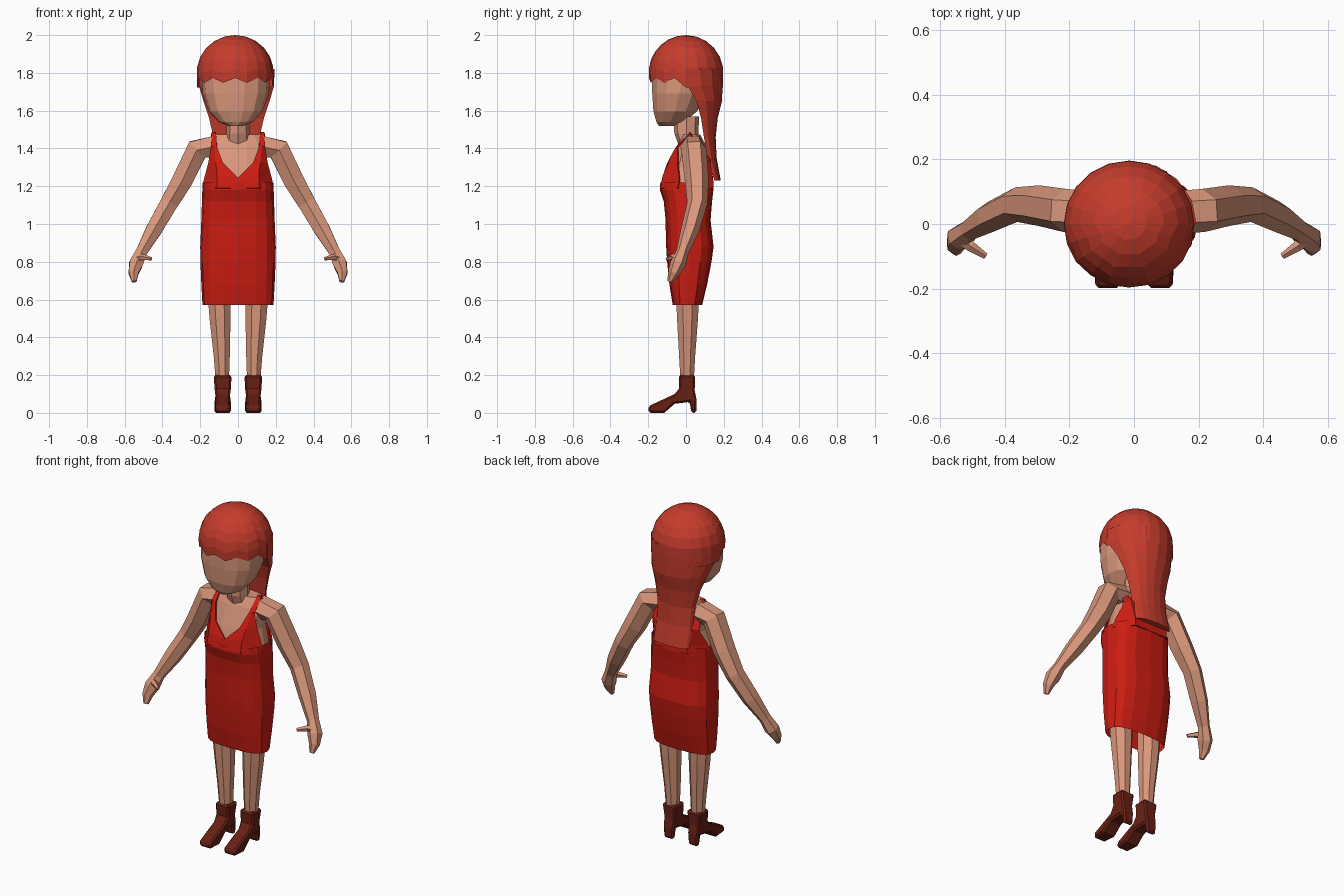
import bpy, bmesh
from math import sin, cos, pi, radians
from mathutils import Vector

if "Cube" in bpy.data.objects:
    bpy.data.objects.remove(bpy.data.objects["Cube"])


def material(name, rgb):
    m = bpy.data.materials.new(name)
    m.diffuse_color = (*rgb, 1)
    m.use_nodes = True
    m.node_tree.nodes["Principled BSDF"].inputs["Base Color"].default_value = m.diffuse_color
    return m


SKIN = material("skin", (0.70, 0.31, 0.20))
HAIR = material("hair_red", (0.56, 0.045, 0.025))
DRESS = material("dress_red", (0.60, 0.012, 0.006))
LEATHER = material("leather", (0.14, 0.014, 0.007))


def finish(name, verts, faces, mat, mirror=False):
    mesh = bpy.data.meshes.new(name)
    mesh.from_pydata([tuple(v) for v in verts], [], faces)
    bm = bmesh.new()
    bm.from_mesh(mesh)
    bmesh.ops.remove_doubles(bm, verts=bm.verts, dist=1e-5)
    bmesh.ops.recalc_face_normals(bm, faces=bm.faces)
    bm.to_mesh(mesh)
    bm.free()
    mesh.materials.append(mat)
    ob = bpy.data.objects.new(name, mesh)
    bpy.context.collection.objects.link(ob)
    if mirror:
        mod = ob.modifiers.new("mirror", 'MIRROR')
        mod.merge_threshold = 0.001
    return ob


def skin_rings(name, rings, mat, caps=True, closed=True, mirror=False):
    """Join successive rings of equal length with quads."""
    n = len(rings[0])
    verts = [v for r in rings for v in r]
    faces = []
    for i in range(len(rings) - 1):
        for j in range(n if closed else n - 1):
            k = (j + 1) % n
            faces.append((i*n + j, i*n + k, (i+1)*n + k, (i+1)*n + j))
    if caps:
        faces += [tuple(range(n)), tuple(range(len(verts) - n, len(verts)))]
    return finish(name, verts, faces, mat, mirror)


def loft(name, sections, mat, n=16, p=2.0, cx=0.0, half=False, caps=True):
    """Horizontal sections (z, half width, front y, back y); half gives a D shape."""
    rings = []
    for z, hw, yf, yb in sections:
        ring = []
        for j in range(n):
            a = pi * j / (n - 1) if half else 2 * pi * j / n
            c, s = cos(a), sin(a)
            x = abs(c) ** (2 / p) * (1 if c > 0 else -1)
            y = abs(s) ** (2 / p) * (1 if s > 0 else -1)
            if half:
                ring.append((cx + hw * x, yf + (yb - yf) * y, z))
            else:
                ring.append((cx + hw * x, (yf + yb) / 2 + (yb - yf) / 2 * y, z))
        rings.append(ring)
    return skin_rings(name, rings, mat, caps)


def tube(name, path, mat, n=6):
    """Limb along (x, y, z, radius) points, mirrored to the other side."""
    pts = [Vector(q[:3]) for q in path]
    rings = []
    for i, q in enumerate(path):
        t = (pts[min(i + 1, len(pts) - 1)] - pts[max(i - 1, 0)]).normalized()
        u = t.cross(Vector((0, 1, 0))).normalized()
        v = t.cross(u)
        rings.append([pts[i] + q[3] * (cos(a) * u + sin(a) * v)
                      for a in (2 * pi * (j + 0.5) / n for j in range(n))])
    return skin_rings(name, rings, mat, mirror=True)


# Head and face
loft("head", [(1.52, .04, -.145, -.06), (1.54, .09, -.158, -.01), (1.595, .143, -.175, .06),
              (1.69, .175, -.182, .11), (1.79, .182, -.184, .15), (1.9, .13, -.13, .13)],
     SKIN, n=14, p=2.3, cx=-.012)

# Neck and the bare upper body
loft("neck", [(1.42, .07, -.04, .07), (1.48, .062, -.062, .065), (1.57, .06, -.065, .07)], SKIN, n=8)
loft("upper_body", [(1.05, .16, -.09, .11), (1.2, .172, -.122, .13), (1.3, .15, -.092, .12),
                    (1.42, .155, -.045, .105), (1.475, .125, -.015, .075)], SKIN, n=14, p=2.5)

# Hair cap with a ragged fringe
N, ROWS, R, HX = 20, 7, 0.2, -0.015
rings = []
for i in range(ROWS + 1):
    ring = []
    for j in range(N):
        a = 2 * pi * j / N
        fwd = cos(a)
        low = -.04 + .013 * (-1) ** j if fwd > .3 else -.08
        end = pi / 2 + (.2 if fwd > .3 else .4) * (abs(low) / (.04 if fwd > .3 else .08))
        phi = end * i / ROWS
        spread = sin(min(phi, pi / 2 + .15))
        ring.append((HX + R * 1.02 * spread * sin(a), -R * .99 * spread * fwd, 1.8 + R * cos(phi)))
    rings.append(ring)
skin_rings("hair_cap", rings, HAIR, caps=False)

# Long hair falling down the back
loft("back_hair", [(1.82, .202, 0, .195), (1.73, .198, .01, .194), (1.65, .175, .055, .19),
                   (1.56, .145, .08, .168), (1.46, .122, .095, .157), (1.35, .118, .115, .162),
                   (1.23, .118, .15, .184)], HAIR, n=9, cx=-.008, half=True)

# Dress body, open at the hem
loft("dress", [(.57, .188, -.07, .085), (.68, .194, -.088, .112), (.8, .199, -.1, .135),
               (.88, .2, -.105, .146), (.95, .197, -.107, .138), (1.02, .194, -.108, .13),
               (1.12, .191, -.118, .138), (1.18, .189, -.138, .145), (1.22, .187, -.136, .145)],
     DRESS, n=16, p=2.7, caps=False)

# V-neck bodice running up into straps, and the lower back panel
front = [[(0, -.138, 1.19), (.11, -.136, 1.19), (.187, -.045, 1.19)],
         [(0, -.126, 1.245), (.11, -.122, 1.26), (.181, -.035, 1.235)],
         [(.08, -.099, 1.325), (.118, -.092, 1.325), (.158, -.045, 1.32)],
         [(.112, -.053, 1.41), (.126, -.05, 1.41), (.142, -.045, 1.41)],
         [(.117, .022, 1.488), (.128, .022, 1.488), (.141, .022, 1.485)]]
back = [[(0, .146, 1.19), (.11, .146, 1.19), (.187, .05, 1.19)],
        [(0, .144, 1.235), (.11, .144, 1.235), (.181, .05, 1.235)],
        [(.1, .13, 1.34), (.125, .126, 1.34), (.155, .1, 1.33)],
        [(.117, .022, 1.488), (.128, .022, 1.488), (.141, .022, 1.485)]]
for name, rows in (("bodice_front", front), ("bodice_back", back)):
    ob = skin_rings(name, rows, DRESS, caps=False, closed=False, mirror=True)
    ob.modifiers.new("cloth", 'SOLIDIFY').thickness = .008

# Arms with mitten hands and thumbs
tube("arm", [(.12, .035, 1.41, .066), (.215, .042, 1.395, .067), (.295, .057, 1.23, .063),
             (.365, .06, 1.11, .054), (.445, .022, .97, .049), (.51, -.018, .855, .034),
             (.54, -.042, .79, .042), (.553, -.066, .74, .03), (.55, -.086, .695, .014)], SKIN)
tube("thumb", [(.54, -.035, .815, .026), (.505, -.07, .825, .017), (.46, -.1, .815, .01)], SKIN, n=5)

# Legs
tube("leg", [(.083, .006, .17, .038), (.086, .006, .3, .046), (.095, .008, .5, .06),
             (.099, .008, .62, .066), (.1, .01, .9, .072)], SKIN, n=8)

# Heeled ankle boots: side profile (y, z, half width)
profile = [(-.038, .2, .047), (.048, .2, .047), (.046, .12, .038), (.056, .07, .036), (.054, 0, .03),
           (.028, 0, .03), (.02, .058, .034), (-.06, .048, .042), (-.115, 0, .045), (-.198, 0, .038),
           (-.198, .036, .038), (-.06, .1, .04), (-.036, .13, .043)]
k = len(profile)
sides = [[(.081 + s * w, y, z) for y, z, w in profile] for s in (-1, 1)]
boot = skin_rings("boot", sides, LEATHER, mirror=True)
bevel = boot.modifiers.new("bevel", 'BEVEL')
bevel.width = .01
bevel.segments = 1
bevel.limit_method = 'ANGLE'
bevel.angle_limit = radians(60)
